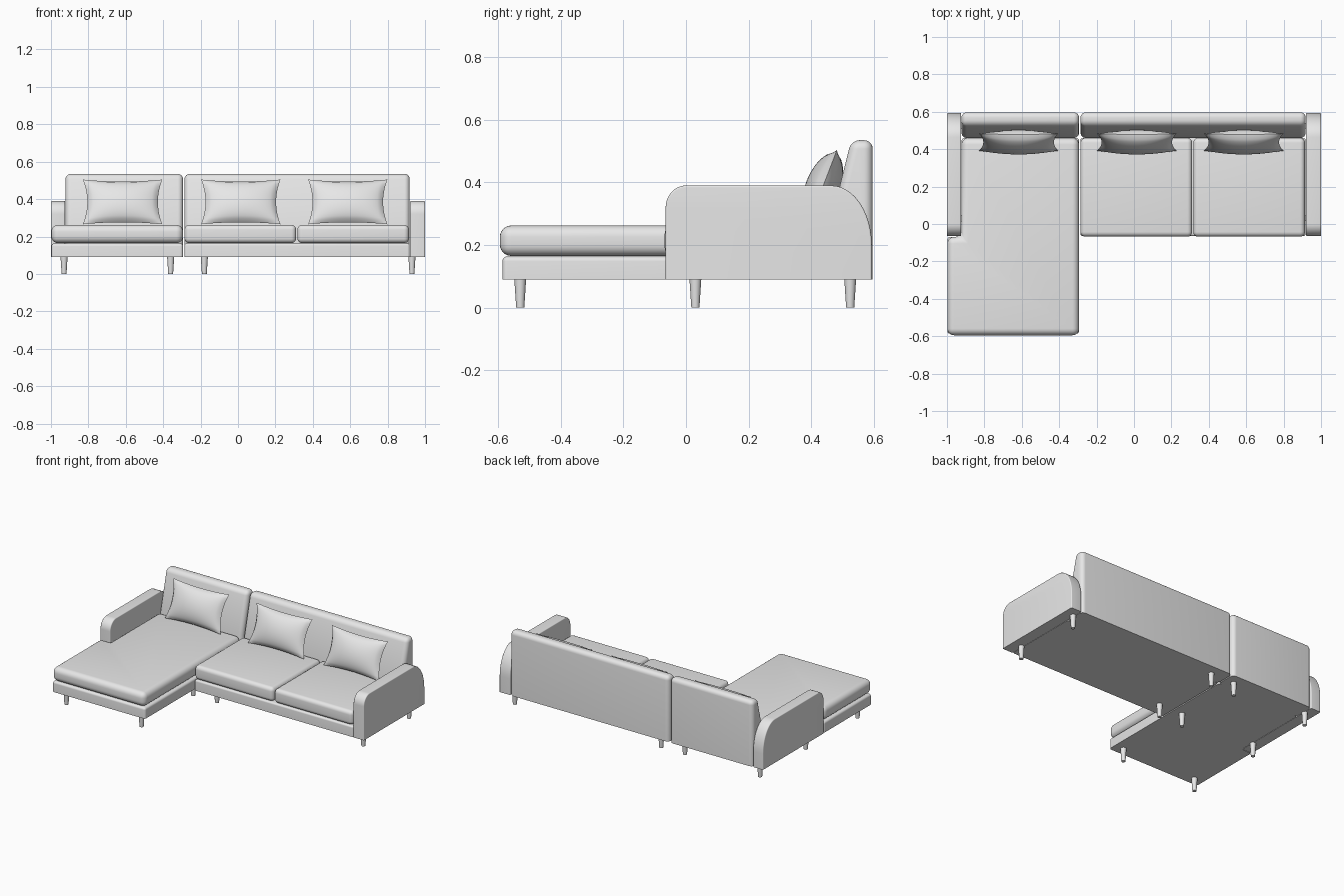
import bpy, bmesh, math
from mathutils import Matrix, Vector

cube = bpy.data.objects.get("Cube")
if cube:
    bpy.data.objects.remove(cube, do_unlink=True)

GREY = (0.8, 0.8, 0.8, 1)
fabric = bpy.data.materials.new("light grey")
fabric.use_nodes = True
fabric.diffuse_color = GREY
fabric.node_tree.nodes["Principled BSDF"].inputs["Base Color"].default_value = GREY

FLOOR = 0.09                      # underside of the frame
FRONT, REAR, FOOT = -0.065, 0.597, -0.595
SEAT_REAR = 0.46
LEFT, SPLIT, RIGHT = -0.922, -0.29, 0.918
GAP = 0.004


def finish(name, bm):
    bmesh.ops.recalc_face_normals(bm, faces=bm.faces)
    mesh = bpy.data.meshes.new(name)
    bm.to_mesh(mesh)
    bm.free()
    mesh.materials.append(fabric)
    mesh.shade_smooth()
    mesh.set_sharp_from_angle(angle=math.radians(35))
    obj = bpy.data.objects.new(name, mesh)
    bpy.context.collection.objects.link(obj)
    return obj


def prism(name, outline, axis, lo, hi, radius):
    """Extrude an outline along x or z and round all edges above the underside."""
    bm = bmesh.new()
    place = (lambda a, b: (a, b, lo)) if axis == "z" else (lambda a, b: (lo, a, b))
    face = bm.faces.new([bm.verts.new(place(a, b)) for a, b in outline])
    new = bmesh.ops.extrude_face_region(bm, geom=[face])["geom"]
    move = Vector((0, 0, hi - lo) if axis == "z" else (hi - lo, 0, 0))
    bmesh.ops.translate(bm, vec=move, verts=[v for v in new if isinstance(v, bmesh.types.BMVert)])
    bmesh.ops.recalc_face_normals(bm, faces=bm.faces)
    edges = [e for e in bm.edges if e.calc_face_angle() > 0.5
             and max(v.co.z for v in e.verts) > FLOOR + 0.001]
    bmesh.ops.bevel(bm, geom=edges, offset=radius, segments=6, profile=0.5,
                    affect="EDGES", clamp_overlap=True)
    return finish(name, bm)


def rect(x0, x1, y0, y1):
    return [(x0, y0), (x1, y0), (x1, y1), (x0, y1)]


def arc(cy, cz, ry, rz, start, end, n=12):
    angles = [math.radians(start + (end - start) * i / n) for i in range(n + 1)]
    return [(cy + ry * math.cos(a), cz + rz * math.sin(a)) for a in angles]


# Chaise frame and cushion, notched around the arm
def chaise_outline(inset, rear):
    return [(-0.998, FOOT + inset), (SPLIT - GAP, FOOT + inset), (SPLIT - GAP, rear),
            (LEFT, rear), (LEFT, FRONT - GAP), (-0.998, FRONT - GAP)]


prism("chaise_frame", chaise_outline(0.008, SEAT_REAR), "z", FLOOR, 0.163, 0.015)
prism("chaise_cushion", chaise_outline(0, SEAT_REAR), "z", 0.165, 0.262, 0.036)

# Sofa frame and two seat cushions
prism("sofa_frame", rect(SPLIT + GAP, RIGHT, FRONT, SEAT_REAR), "z", FLOOR, 0.163, 0.012)
middle = (SPLIT + RIGHT) / 2
for name, x0, x1 in (("seat_cushion_right", SPLIT + GAP, middle - 0.003),
                     ("seat_cushion_left", middle + 0.003, RIGHT - 0.004)):
    prism(name, rect(x0, x1, FRONT - 0.003, SEAT_REAR), "z", 0.165, 0.262, 0.026)

# Sloped backrests
back_profile = [(SEAT_REAR, FLOOR), (REAR, FLOOR), (REAR, 0.535), (0.528, 0.535), (SEAT_REAR, 0.26)]
prism("chaise_backrest", back_profile, "x", LEFT, SPLIT - GAP, 0.028)
prism("sofa_backrest", back_profile, "x", SPLIT + GAP, RIGHT, 0.028)

# Arms with a small front curve and a long rear curve
arm_profile = ([(FRONT, FLOOR), (0.594, FLOOR)]
               + arc(0.464, 0.2, 0.13, 0.19, 0, 90)
               + arc(FRONT + 0.065, 0.32, 0.065, 0.07, 90, 180))
prism("arm_right", arm_profile, "x", -1, LEFT - 0.002, 0.006)
prism("arm_left", arm_profile, "x", RIGHT + 0.002, 1, 0.006)

# Tapered round legs
leg_spots = [(x, y) for x in (-0.93, -0.36) for y in (-0.53, 0.03, 0.525)]
leg_spots += [(x, y) for x in (-0.18, 0.93) for y in (0.03, 0.525)]
for i, (x, y) in enumerate(leg_spots):
    bm = bmesh.new()
    bmesh.ops.create_cone(bm, cap_ends=True, segments=24, radius1=0.013, radius2=0.019,
                          depth=FLOOR + 0.002,
                          matrix=Matrix.Translation((x, y, FLOOR / 2 + 0.001)))
    finish(f"leg_{i + 1}", bm)


# Throw pillows: two bulging sheets joined at a seam with pinched sides
def pillow(name, x):
    bm = bmesh.new()
    for side in (-1, 1):
        sheet = bmesh.ops.create_grid(bm, x_segments=24, y_segments=18, size=1)["verts"]
        for v in sheet:
            u, w = v.co.x, v.co.y
            bulge = (max(0, 1 - u * u) * max(0, 1 - w * w)) ** 0.55
            v.co = (0.212 * u * (1 - 0.11 * (1 - w * w)),
                    side * 0.055 * bulge,
                    0.128 * w * (1 - 0.09 * (1 - u * u)))
    bmesh.ops.remove_doubles(bm, verts=bm.verts, dist=0.0005)
    lean = Matrix.Rotation(math.radians(-21), 4, "X")
    bmesh.ops.transform(bm, matrix=Matrix.Translation((x, 0.437, 0.385)) @ lean, verts=bm.verts)
    finish(name, bm)


for name, x in (("pillow_right", -0.617), ("pillow_middle", 0.015), ("pillow_left", 0.587)):
    pillow(name, x)
